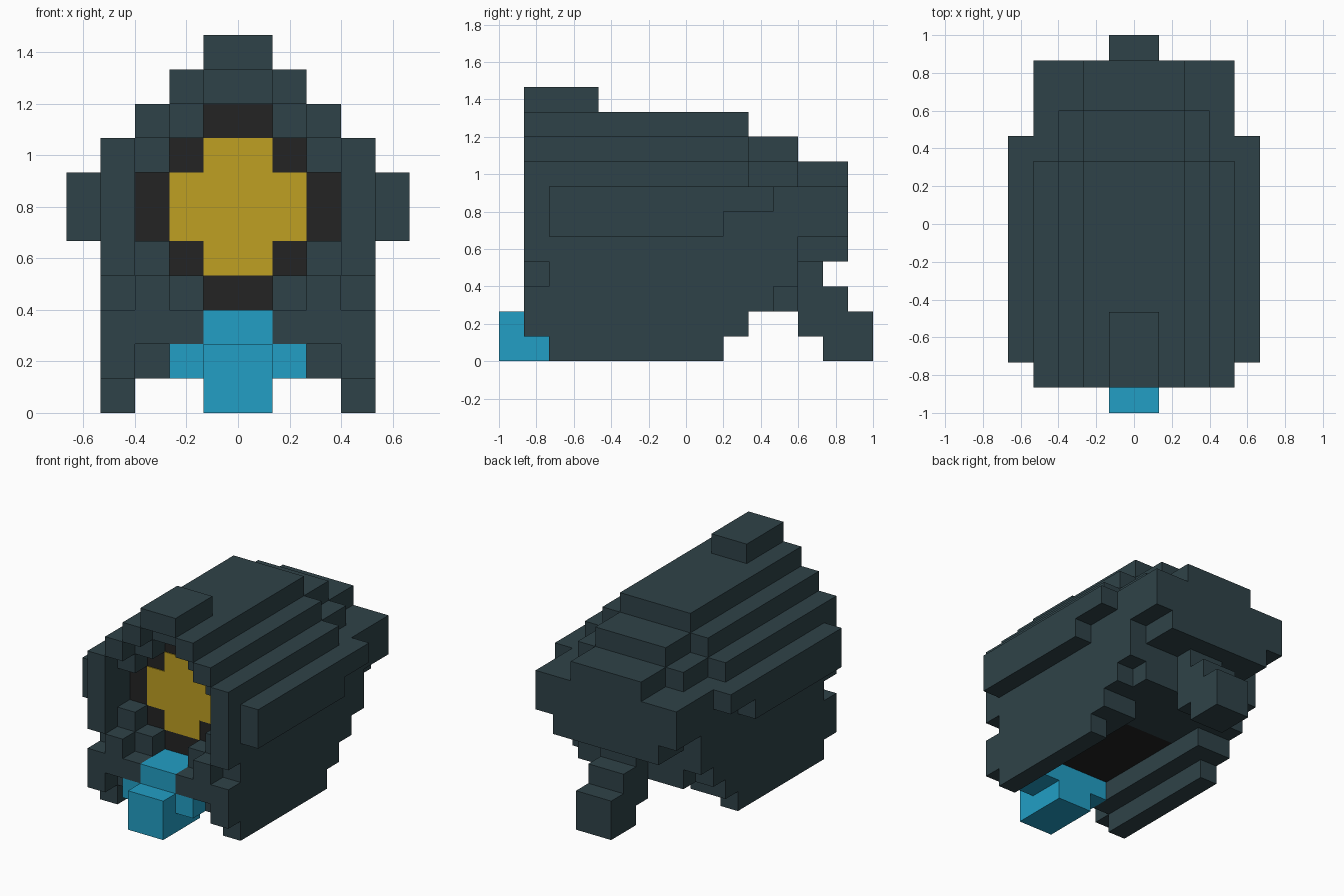
import bpy
import bmesh
from mathutils import Vector

cube = bpy.data.objects.get("Cube")
if cube:
    bpy.data.objects.remove(cube, do_unlink=True)

U = 2 / 15  # edge of one block; the model is 15 blocks long


def material(name, rgb):
    m = bpy.data.materials.new(name)
    m.use_nodes = True
    m.diffuse_color = (*rgb, 1)
    bsdf = m.node_tree.nodes["Principled BSDF"]
    bsdf.inputs["Base Color"].default_value = (*rgb, 1)
    bsdf.inputs["Roughness"].default_value = 0.8
    return m


SLATE = material("dark slate", (0.028, 0.055, 0.065))
BLACK = material("soft black", (0.017, 0.017, 0.017))
YELLOW = material("mustard yellow", (0.52, 0.35, 0.016))
CYAN = material("bright cyan", (0.016, 0.345, 0.56))


def add_box(bm, x0, x1, y0, y1, z0, z1):
    verts = bmesh.ops.create_cube(bm, size=1)["verts"]
    lo = Vector((x0, y0 - 7.5, z0)) * U
    hi = Vector((x1, y1 - 7.5, z1)) * U
    for v in verts:
        v.co = [(lo[i] + hi[i]) / 2 + v.co[i] * (hi[i] - lo[i]) for i in range(3)]


def blocks(name, mat, boxes):
    """Boxes in block units (x0, x1, y0, y1, z0, z1), mirrored over x = 0.
    A box with x0 = 0 spans the centre line as one piece."""
    bm = bmesh.new()
    for x0, x1, y0, y1, z0, z1 in boxes:
        if x0 == 0:
            add_box(bm, -x1, x1, y0, y1, z0, z1)
        else:
            add_box(bm, x0, x1, y0, y1, z0, z1)
            add_box(bm, -x1, -x0, y0, y1, z0, z1)
    mesh = bpy.data.meshes.new(name)
    bm.to_mesh(mesh)
    bm.free()
    mesh.materials.append(mat)
    ob = bpy.data.objects.new(name, mesh)
    bpy.context.collection.objects.link(ob)
    return ob


# Stepped roof above the opening
blocks("top_crest", SLATE, [(0, 1, 1, 4, 10, 11)])
blocks("roof_ridge", SLATE, [(1, 2, 1, 10, 9, 10), (0, 1, 2, 10, 9, 10)])
blocks("roof_upper_step", SLATE, [(2, 3, 1, 10, 8, 9), (1, 2, 2, 12, 8, 9),
                                  (0, 1, 4, 12, 8, 9)])
blocks("roof_lower_step", SLATE, [(3, 4, 1, 10, 7, 8), (2, 3, 2, 12, 7, 8),
                                  (0, 2, 4, 14, 7, 8)])

# Main hull
blocks("hull_middle", SLATE, [(3, 4, 1, 14, 5, 7), (0, 3, 4, 14, 5, 7)])
blocks("hull_lower", SLATE, [(3, 4, 1, 12, 4, 5), (2, 3, 2, 14, 4, 5),
                             (0, 2, 4, 14, 4, 5)])
blocks("hull_belly", SLATE, [(3, 4, 2, 12, 3, 4), (2, 3, 1, 12, 3, 4),
                             (1, 2, 2, 12, 3, 4), (0, 1, 4, 12, 3, 4)])

# Lower skirts and the two runners
blocks("skirt", SLATE, [(3, 4, 1, 11, 2, 3), (2, 3, 1, 12, 2, 3),
                        (1, 2, 1, 3, 2, 3), (0, 2, 8, 12, 2, 3)])
blocks("runner_upper", SLATE, [(3, 4, 1, 10, 1, 2), (2, 3, 2, 10, 1, 2)])
blocks("runner_foot", SLATE, [(3, 4, 2, 9, 0, 1)])

# Side fins
blocks("side_fins", SLATE, [(4, 5, 2, 11, 6, 7), (4, 5, 2, 9, 5, 6)])

# Tail strut stepping down behind the hull
blocks("tail_strut", SLATE, [(0, 1, 12, 13, 3, 4), (0, 1, 12, 14, 2, 3),
                             (0, 1, 12, 15, 1, 2), (0, 1, 13, 15, 0, 1)])

# Recessed disc in the opening, and the dark channel underneath
blocks("recessed_disc", BLACK, [(0, 1, 3, 4, 3, 4), (0, 2, 3, 4, 4, 5),
                                (0, 3, 3, 4, 5, 7), (0, 2, 3, 4, 7, 8),
                                (0, 1, 3, 4, 8, 9)])
blocks("under_channel", BLACK, [(0, 2, 3, 8, 2, 3)])
blocks("disc_centre", YELLOW, [(0, 1, 2.96, 3, 4, 5), (0, 2, 2.96, 3, 5, 7),
                               (0, 1, 2.96, 3, 7, 8)])

# Cyan tongue at the front
blocks("front_tongue", CYAN, [(0, 1, 0, 3, 0, 2), (1, 2, 1, 3, 1, 2),
                              (0, 1, 1, 3, 2, 3)])
